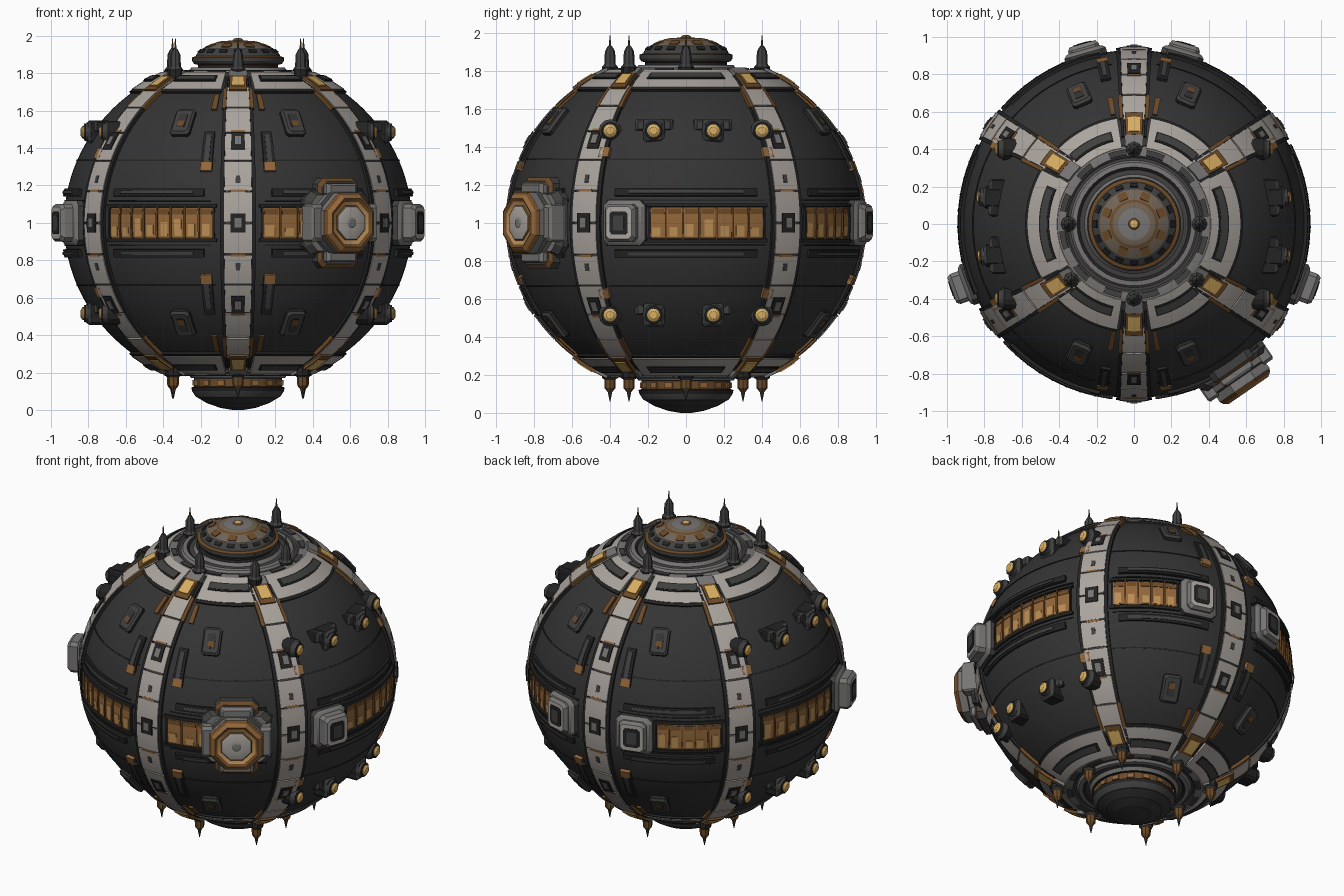
import bpy, bmesh, math, random
from mathutils import Vector, Matrix

if "Cube" in bpy.data.objects:
    bpy.data.objects.remove(bpy.data.objects["Cube"])
random.seed(4)
A, B = 0.93, 0.88            # hull radius and half height
COL = {"hull_charcoal": (.034, .034, .035), "black_trim": (.017, .017, .018), "dark_metal": (.052, .051, .05),
       "bone_plate": (.41, .375, .345), "grey_metal": (.185, .18, .175), "amber_glass": (.50, .27, .09),
       "bright_gold": (.68, .42, .12), "copper": (.15, .068, .02), "brown_grey": (.16, .125, .09), "bronze": (.29, .135, .043)}
MATS = {}
for n, c in COL.items():
    MATS[n] = bpy.data.materials.new(n)
    MATS[n].diffuse_color = (*c, 1)
HULL, BLACK, DARK, BONE, GREY, AMBER, GOLD, COPPER, BROWN, BRONZE = COL
KEYS = list(COL)
parts = {}


def add(name, verts, faces):
    V, F = parts.setdefault(name, ([], []))
    k = len(V)
    V.extend(verts)
    F.extend(([i + k for i in f], m) for f, m in faces)


def normal(p):
    return Vector((p.x / A**2, p.y / A**2, (p.z - 1) / B**2)).normalized()


def surf(az, z):
    r = A * math.sqrt(max(0, 1 - ((z - 1) / B)**2))
    return Vector((r * math.cos(math.radians(az)), r * math.sin(math.radians(az)), z))


def frame(az, z, n=None):
    p = surf(az, z)
    n = n or normal(p)
    e = Vector((-n.y, n.x, 0)).normalized()
    return Matrix.Translation(p) @ Matrix((e, n.cross(e), n)).transposed().to_4x4()


def slab(name, f, u0, u1, v0, v1, nu, nv, t, mat, t0=-.012):
    """closed curved plate following the hull, f(u, v) gives hull points"""
    verts, faces, W = [], [], nv + 1
    for h in (t0, t):
        for i in range(nu + 1):
            for j in range(W):
                p = f(u0 + (u1 - u0) * i / nu, v0 + (v1 - v0) * j / nv)
                verts.append(p + normal(p) * h)
    K = (nu + 1) * W
    for i in range(nu):
        for j in range(nv):
            q = [i * W + j, (i + 1) * W + j, (i + 1) * W + j + 1, i * W + j + 1]
            faces += [(q[::-1], mat), ([a + K for a in q], mat)]
    edge = [i * W for i in range(nu)] + [nu * W + j for j in range(nv)] + \
           [i * W + nv for i in range(nu, 0, -1)] + list(range(nv, 0, -1))
    for a, b in zip(edge, edge[1:] + edge[:1]):
        faces.append(([a, b, b + K, a + K], mat))
    add(name, verts, faces)


def patch(name, a0, a1, z0, z1, t, mat):
    slab(name, surf, a0, a1, z0, z1, max(1, round(abs(a1 - a0) / 3)), max(1, round((z1 - z0) / .05)), t, mat)


def rings(name, loops, M):
    """skin a list of (points, material) loops, capped at both ends"""
    n = len(loops[0][0])
    verts = [M @ Vector(p) for pts, _ in loops for p in pts]
    faces = [([k * n + i, k * n + (i + 1) % n, (k + 1) * n + (i + 1) % n, (k + 1) * n + i], loops[k][1])
             for k in range(len(loops) - 1) for i in range(n)]
    faces += [(list(range(n))[::-1], loops[0][1]), (list(range(len(verts) - n, len(verts))), loops[-1][1])]
    add(name, verts, faces)


def lathe(name, prof, sides, M=Matrix(), phase=0.0):
    rings(name, [([(r * math.cos(2 * math.pi * (i + phase) / sides), r * math.sin(2 * math.pi * (i + phase) / sides), h)
                   for i in range(sides)], m) for r, h, m in prof], M)


def block(name, M, prof, x=0, y=0):
    """chamfered box loft from (half width, half height, level, material)"""
    L = []
    for a, b, h, m in prof:
        c = .25 * min(a, b)
        L.append(([(x + px, y + py, h) for px, py in ((a, c - b), (a, b - c), (a - c, b), (c - a, b), (-a, b - c),
                                                      (-a, c - b), (c - a, -b), (a - c, -b))], m))
    rings(name, L, M)


# hull, cut flat near both poles
T = math.radians(63.5)
lathe("hull", [(A * math.cos(t), 1 + B * math.sin(t), HULL) for t in (T * (k / 20 - 1) for k in range(41))], 120)

# six ribs: plates, side rails, slots, end fittings
def rib(e, p, off):
    def f(u, t):
        r, o = A * math.cos(t), off + u * (.4 + .6 * math.cos(t))
        return e * math.sqrt(r * r - o * o) + p * o + Vector((0, 0, 1 + B * math.sin(t)))
    d = math.radians
    for k in range(-5, 5):
        slab("rib_plates", f, -.073, .073, d(k * 10.8 + .3), d(k * 10.8 + 10.5), 2, 4, .02, BONE)
    slab("rib_backing", f, -.066, .066, d(-62), d(62), 1, 48, .012, DARK)
    for s in (-1, 1):
        slab("rib_rails", f, s * .074, s * .094, d(-60), d(60), 1, 40, .016, BLACK)
        for a in (43, -53):
            slab("rib_copper_strips", f, s * .077, s * .10, d(a), d(a + 10), 1, 5, .019, COPPER)
        slab("rib_tips", f, -.07, .07, d(s * 60), d(s * 64), 2, 2, .03, GREY)
        slab("rib_tips", f, -.06, .06, d(s * 51.5), d(s * 60), 2, 2, .032, COPPER)
        slab("rib_lamps", f, -.043, .043, d(s * 53.5), d(s * 59), 2, 2, .036, GOLD)
        for a in (11, 33):
            slab("rib_gold_lines", f, -.04, .04, d(s * a - .4), d(s * a + .4), 1, 1, .023, BRONZE)
        slab("rib_slots", f, -.012, .012, d(s * 15 - 1.3), d(s * 15 + 1.3), 1, 1, .023, DARK)
    for a, h in ((0, 3.2), (29, 3.2), (-29, 3.2)):
        slab("rib_slots", f, -.038, .038, d(a - h), d(a + h), 1, 2, .026, BLACK)
        slab("rib_slot_centres", f, -.018, .018, d(a - h * .5), d(a + h * .5), 1, 2, .030, GREY)


C, S = math.cos(math.pi / 6), .5
for sy in (-1, 1):
    rib(Vector((0, sy, 0)), Vector((1, 0, 0)), 0)
    for sx in (-1, 1):
        rib(Vector((sx * C, sy * S, 0)), Vector((-sx * S, sy * C, 0)), .073)

# hull panels: seams, raised bars beside the belt
for a0, a1 in ((-27, 27), (153, 207), (42, 81), (99, 138), (-81, -42), (-138, -99)):
    w = a1 - a0
    for s in (-1, 1):
        z = lambda v: 1 + s * v
        def band(name, b0, b1, v0, v1, t, m):
            patch(name, b0, b1, min(z(v0), z(v1)), max(z(v0), z(v1)), t, m)
        band("panel_seams", a0 - 1, a1 + 1, .33, .337, .004, BLACK)
        band("panel_seams", a0, a1, .115, .122, .006, BLACK)
        band("belt_bars", a0 + w * .06, a1 - w * .06, .14, .18, .018, BLACK)
        band("belt_bars", a0 + w * .15, a1 - w * .15, .152, .168, .024, DARK)
        # pale polar collar plates with dark slots
        mid, hw = (a0 + a1) / 2, (32 if w > 50 else 19.5)
        zr = lambda r: 1 + s * B * math.sqrt(1 - (r / A)**2)
        g = lambda a, r: surf(a, zr(r))
        slab("polar_plates", g, mid - hw, mid + hw, .405, .56, 14, 3, .016, BONE)
        slab("polar_plate_lips", g, mid - hw, mid + hw, .56, .575, 14, 1, .012, BLACK)
        slab("polar_slots", g, mid - hw * .75, mid + hw * .75, .447, .498, 12, 1, .021, BLACK)
        slab("polar_slot_bars", g, mid - hw * .7, mid + hw * .7, .455, .49, 12, 1, .024, DARK)

# belt of lit windows
for a0, a1 in ((-11.8, 26), (154, 191.8), (-137, -98), (-82, -64), (42, 66), (114, 138)):
    patch("window_backing", a0, a1, .915, 1.085, .004, COPPER)
    for z in (.9, 1.083):
        patch("window_frames", a0 - 1, a1 + 1, z, z + .017, .018, BLACK)
    n = round((a1 - a0) / 5.2)
    st = (a1 - a0) / n
    for k in range(n):
        b = a0 + k * st
        patch("window_panes", b + .3, b + st - .3, .925, 1.075, .008, BRONZE)
        patch("window_tops", b + .6, b + st - .6, 1.045, 1.072, .011, COPPER)
        c = b + st * random.uniform(.12, .3)
        patch("window_glints", c, c + st * .5, .93, .93 + random.uniform(.04, .1), .011, AMBER)
    for k in range(n + 1):
        b = a0 + k * st
        patch("window_posts", b - .3, b + .3, .915, 1.085, .016, BLACK if k in (0, n) else COPPER)

# square docking pods on the belt
for az, h in ((-20, .106), (200, .106), (74, .072), (106, .072)):
    M = frame(az, 1)
    block("belt_pods", M, [(.115, .12, -.04, DARK), (.115, .12, .02, GREY), (.1, .108, .035, GREY), (.085, .1, .04, GREY),
                           (.085, .1, h - .02, GREY), (.072, .085, h, BONE)])
    block("pod_ports", M, [(.05, .06, h - .02, BLACK), (.05, .06, h + .004, BLACK), (.03, .04, h + .004, DARK),
                           (.03, .04, h + .006, DARK)])

# large octagonal porthole
M = frame(-55.5, 1)
block("porthole_mount", M, [(.21, .17, -.06, DARK), (.21, .17, .0, DARK), (.18, .15, .03, GREY)])
block("porthole_mount", M, [(.13, .24, -.06, DARK), (.13, .24, .01, COPPER), (.11, .22, .025, DARK)])
for s in (-1, 1):
    block("porthole_arms", M, [(.035, .1, -.04, GREY), (.035, .1, .07, GREY), (.025, .08, .085, GREY)], x=s * .175)
    block("porthole_arms", M, [(.1, .03, -.04, GREY), (.1, .03, .05, GREY), (.08, .02, .065, GREY)], y=s * .18)
lathe("porthole", [(.19, -.04, GREY), (.19, .06, DARK), (.172, .07, GREY), (.175, .115, COPPER), (.162, .135, BRONZE),
                   (.14, .15, COPPER), (.122, .14, AMBER), (.1, .133, COPPER), (.095, .14, GREY), (.09, .142, BONE),
                   (.03, .144, GREY), (.02, .15, GREY)], 8, M, .5)

# lamp sensors on both sides, above and below the belt, facing sideways
for base, sx in ((0, 1), (180, -1)):
    for z in (1.485, .515):
        for a in (-31, -12.5, 10.5, 31):
            out = Vector((sx, .2 * math.sin(math.radians(a)) if abs(a) < 20 else 0, 0)).normalized()
            M = frame(base + a * sx, z, out)
            lathe("side_lamps", [(.06, -.07, BLACK), (.06, .03, DARK), (.048, .045, DARK), (.045, .06, BLACK),
                                 (.034, .062, COPPER), (.034, .068, GOLD), (.02, .078, GOLD)], 12, M)
            if abs(a) < 20:
                block("lamp_housings", M, [(.1, .03, -.08, BLACK), (.1, .03, .0, DARK), (.085, .022, .015, DARK)], y=.03)
                block("lamp_housings", M, [(.055, .062, -.09, BLACK), (.055, .062, .03, DARK), (.04, .05, .045, DARK)])

# hatches and slit vents on front and back
for s in (-1, 1):
    for d in (-1, 1):
        for v in (-1, 1):
            M = frame(s * 90 + d * 23, 1 + v * .53)
            block("hatches", M, [(.055, .085, -.02, BLACK), (.055, .085, .015, DARK), (.045, .072, .028, DARK)])
            block("hatch_centres", M, [(.024, .046, .01, HULL), (.024, .046, .031, HULL)])
            block("hatch_centres", M, [(.02, .017, .01, COPPER), (.02, .017, .033, COPPER)], y=-v * .02)
            az = s * 90 + d * 11
            zz = sorted((1 + v * .28, 1 + v * .48))
            patch("slit_vents", az - 2, az + 2, *zz, .016, BLACK)
            patch("slit_vent_cores", az - .9, az + .9, zz[0] + .03, zz[1] - .02, .021, DARK)
            zz = sorted((1 + v * .272, 1 + v * .318))
            patch("slit_vent_lamps", az - 2, az + 2, *zz, .022, BRONZE)
            # copper patches high beside the centre ribs
            zz = sorted((1 + v * .6, 1 + v * .68))
            patch("shoulder_patches", s * 90 + d * 9.5, s * 90 + d * 12, *zz, .012, COPPER)
            # small lamps where the side ribs meet the side panels
            az = (0 if d > 0 else 180) + s * 30
            zz = sorted((1 + v * .34, 1 + v * .39))
            patch("side_slit_lamps", az - 2, az + 2, *zz, .02, BRONZE)

# stepped polar collars
for s in (-1, 1):
    M = Matrix.Translation((0, 0, 1)) @ Matrix.Scale(s, 4, (0, 0, 1))
    lathe("polar_collar", [(.425, .76, DARK), (.42, .8, GREY), (.4, .806, GREY), (.365, .808, DARK), (.355, .8, DARK),
                           (.34, .8, GREY), (.33, .815, GREY), (.305, .818, BLACK), (.29, .808, DARK), (.265, .81, GREY),
                           (.25, .83, BLACK), (.2, .83, BLACK)], 48, M)
    for k in range(12):
        slab("collar_blocks", lambda a, r: Vector((r * math.cos(a), r * math.sin(a), 1 + s * .8)),
             k * math.pi / 6 + .1, k * math.pi / 6 + .35, .365, .395, 3, 1, .016, DARK)

# top turret and bottom dome
lathe("top_turret", [(.215, 1.81, BLACK), (.215, 1.845, COPPER), (.235, 1.85, DARK), (.245, 1.865, DARK), (.245, 1.885, COPPER),
                     (.225, 1.892, DARK), (.22, 1.905, DARK), (.185, 1.935, BROWN), (.13, 1.958, COPPER), (.115, 1.966, BROWN),
                     (.085, 1.972, GREY), (.03, 1.975, COPPER), (.02, 1.985, GOLD), (.01, 1.988, GOLD)], 40)
lathe("bottom_dome", [(.2, .21, BLACK), (.235, .18, BLACK), (.235, .165, COPPER), (.235, .125, BLACK), (.25, .12, BLACK),
                      (.245, .1, DARK), (.225, .07, BLACK), (.215, .065, HULL), (.17, .038, BLACK), (.16, .034, HULL),
                      (.1, .013, BLACK), (.09, .01, HULL), (.03, 0, HULL)], 40)
for k in range(16):
    a = k * math.pi / 8
    R = Matrix.Rotation(a, 4, 'Z')
    M = R @ Matrix.Translation((.205, 0, 1.918)) @ Matrix.Rotation(.7, 4, 'Y')
    block("turret_vents", M, [(.012, .022, -.01, BLACK), (.012, .022, .006, BLACK)])
    if k % 2:
        M = R @ Matrix.Translation((.157, 0, 1.947)) @ Matrix.Rotation(.4, 4, 'Y')
        block("turret_patches", M, [(.022, .025, -.01, COPPER), (.022, .025, .004, COPPER)])
    block("dome_lamps", R @ Matrix.Translation((.237, 0, .145)), [(.006, .022, -.014, BRONZE), (.006, .022, .014, BRONZE)])

# antennas around both poles
cross = [(0, .4), (0, -.4), (.35, 0), (-.35, 0)]
for x, y in cross + [(.335, -.3), (-.335, -.3)]:
    lathe("top_antennas", [(.042, 1.74, BLACK), (.042, 1.82, DARK), (.03, 1.835, DARK), (.027, 1.9, DARK), (.014, 1.925, DARK),
                           (.006, 1.935, COPPER), (.002, 1.985, COPPER)], 8, Matrix.Translation((x, y, 0)))
for x, y in cross + [(i * .345, j * .3) for i in (-1, 1) for j in (-1, 1)]:
    lathe("bottom_antennas", [(.042, .26, BLACK), (.042, .185, DARK), (.03, .175, COPPER), (.028, .13, COPPER), (.012, .11, DARK),
                              (.002, .06, COPPER)], 8, Matrix.Translation((x, y, 0)))

# turn every collected part into an object
for name, (V, F) in parts.items():
    me = bpy.data.meshes.new(name)
    me.from_pydata([tuple(v) for v in V], [], [f for f, _ in F])
    used = sorted({m for _, m in F}, key=KEYS.index)
    for m in used:
        me.materials.append(MATS[m])
    for poly, (_, m) in zip(me.polygons, F):
        poly.material_index = used.index(m)
    bm = bmesh.new()
    bm.from_mesh(me)
    bmesh.ops.recalc_face_normals(bm, faces=bm.faces)
    bm.to_mesh(me)
    bm.free()
    me.shade_smooth()
    me.set_sharp_from_angle(angle=math.radians(25))
    bpy.context.collection.objects.link(bpy.data.objects.new(name, me))

for m in bpy.data.materials:
    if m.users and not m.is_grease_pencil:
        m.use_nodes = True
        m.node_tree.nodes["Principled BSDF"].inputs["Base Color"].default_value = m.diffuse_color
